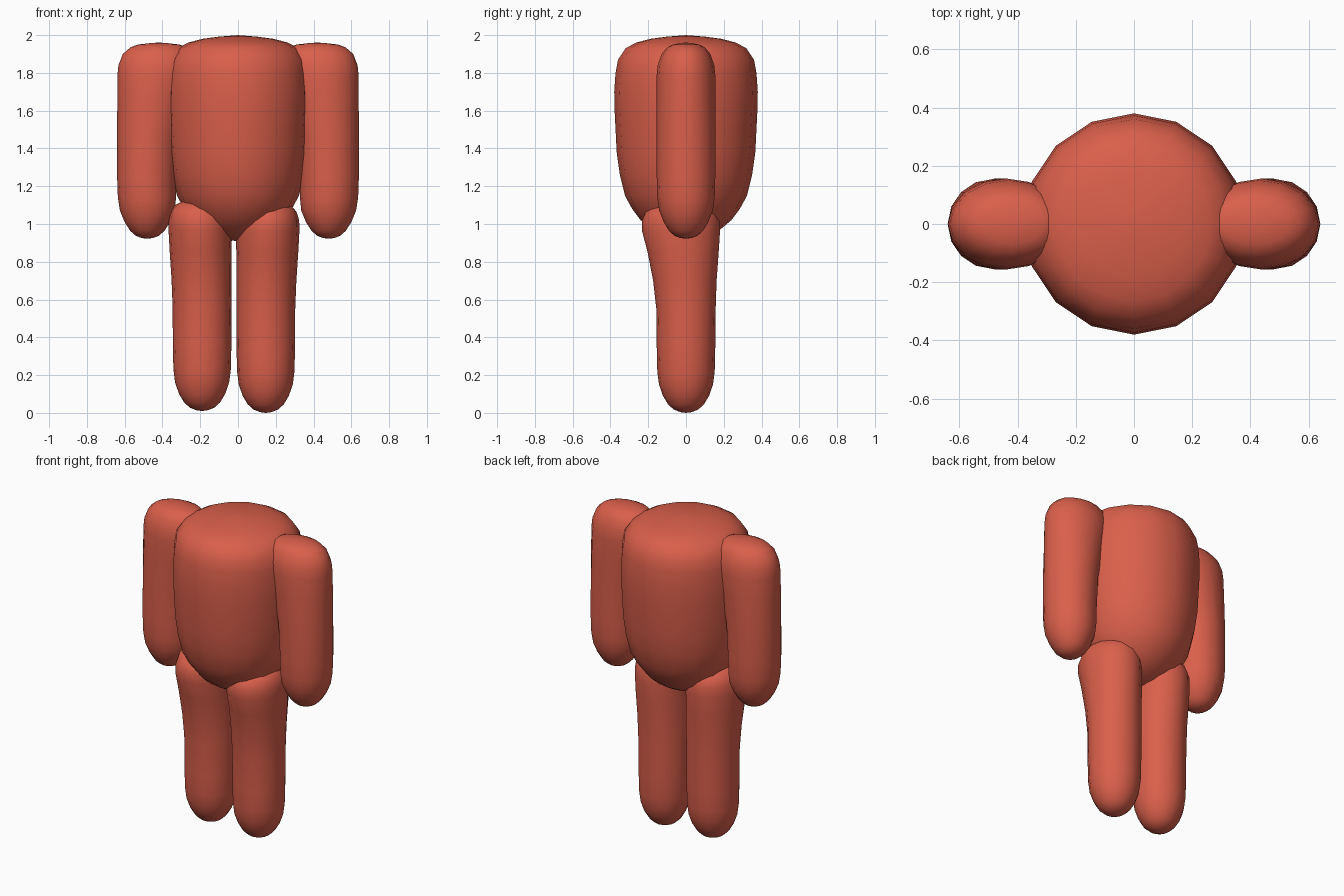
import bpy, bmesh, math

red = bpy.data.materials.new("coral red")
red.diffuse_color = (0.70, 0.115, 0.07, 1)
SIDES = 16


def loft(name, rings, origin=(0, 0, 0), mirror=1):
    """Closed smooth body from rings of (z, centre x, centre y, radius x, radius y)."""
    bm = bmesh.new()
    loops = []
    for z, cx, cy, rx, ry in rings:
        loops.append([bm.verts.new((mirror * (cx + rx * math.cos(a)), cy + ry * math.sin(a), z))
                      for a in (2 * math.pi * i / SIDES for i in range(SIDES))])
    for low, high in zip(loops, loops[1:]):
        for i in range(SIDES):
            j = (i + 1) % SIDES
            bm.faces.new((low[i], low[j], high[j], high[i]))
    # Rounded ends close on a centre point
    for loop, ring, step in ((loops[0], rings[0], -0.004), (loops[-1], rings[-1], 0.004)):
        tip = bm.verts.new((mirror * ring[1], ring[2], ring[0] + step))
        for i in range(SIDES):
            bm.faces.new((loop[i], loop[(i + 1) % SIDES], tip))
    bmesh.ops.recalc_face_normals(bm, faces=bm.faces)
    for f in bm.faces:
        f.smooth = True
    me = bpy.data.meshes.new(name)
    bm.to_mesh(me)
    bm.free()
    me.materials.append(red)
    ob = bpy.data.objects.new(name, me)
    ob.location = origin
    bpy.context.collection.objects.link(ob)
    return ob


# Barrel torso
profile = [(0.914, 0.06), (0.935, 0.12), (0.97, 0.18), (1.02, 0.24), (1.08, 0.285),
           (1.15, 0.323), (1.26, 0.35), (1.38, 0.367), (1.6, 0.378), (1.7, 0.38), (1.8, 0.373),
           (1.87, 0.36), (1.93, 0.32), (1.96, 0.265), (1.98, 0.19), (1.992, 0.10), (1.996, 0.05)]
loft("torso", [(z, 0, 0, r, r) for z, r in profile])

# Arms: outer side straight, shoulder stretched inward
arm = [(0.926, 0.48, 0, 0.03, 0.03), (0.937, 0.48, 0, 0.06, 0.06), (0.963, 0.48, 0, 0.09, 0.09),
       (1.01, 0.48, 0, 0.12, 0.118), (1.07, 0.48, 0, 0.145, 0.142), (1.14, 0.482, 0, 0.154, 0.152),
       (1.25, 0.483, 0, 0.157, 0.155), (1.45, 0.477, 0, 0.163, 0.156), (1.65, 0.455, 0, 0.184, 0.156),
       (1.78, 0.437, 0, 0.202, 0.156), (1.84, 0.43, 0, 0.203, 0.15), (1.90, 0.425, 0, 0.185, 0.129),
       (1.935, 0.42, 0, 0.15, 0.10), (1.95, 0.42, 0, 0.11, 0.07), (1.957, 0.42, 0, 0.05, 0.035)]
for side, m in (("right", 1), ("left", -1)):
    loft(side + "_arm", arm, mirror=m)

# Legs: hips flare outward and forward
leg = [(0.004, 0, 0, 0.03, 0.03), (0.018, 0, 0, 0.065, 0.065), (0.045, 0, 0, 0.095, 0.095),
       (0.09, 0, 0, 0.122, 0.122), (0.15, 0, 0, 0.143, 0.143), (0.22, 0, 0, 0.152, 0.152),
       (0.35, 0, 0, 0.155, 0.155), (0.55, 0, 0, 0.156, 0.157), (0.70, 0.003, -0.006, 0.159, 0.168),
       (0.85, 0.008, -0.015, 0.164, 0.188), (0.96, 0.01, -0.026, 0.168, 0.206),
       (1.02, 0.01, -0.028, 0.167, 0.204), (1.065, 0.008, -0.028, 0.155, 0.185),
       (1.095, 0.006, -0.028, 0.13, 0.15), (1.115, 0.004, -0.028, 0.09, 0.10),
       (1.124, 0.002, -0.028, 0.04, 0.045)]
loft("right_leg", leg, (0.147, 0, 0))
loft("left_leg", leg, (-0.19, 0, 0.01), -1)
